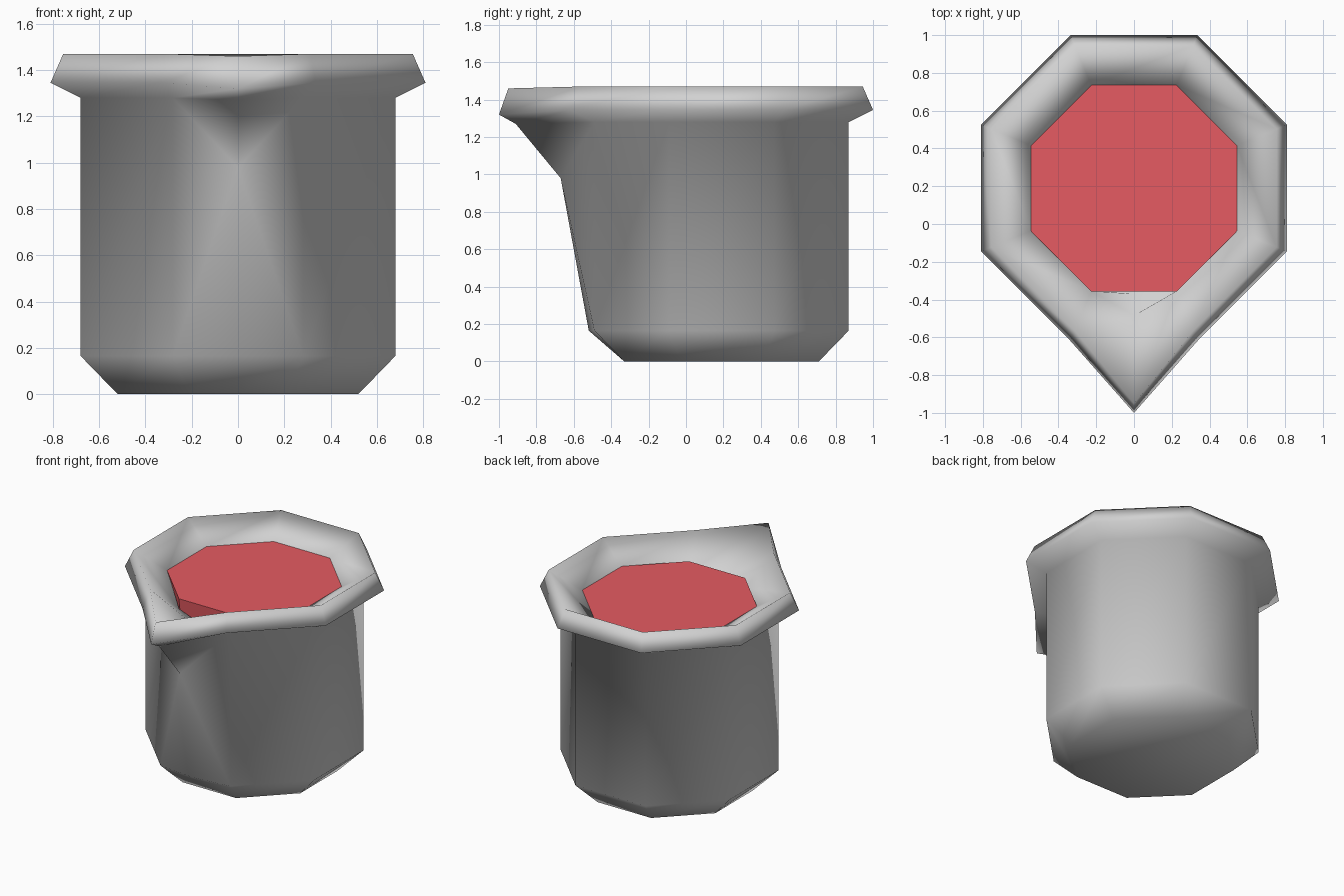
import bpy, bmesh
from math import tan, pi

cube = bpy.data.objects.get("Cube")
if cube:
    bpy.data.objects.remove(cube, do_unlink=True)

CENTRE_Y = 0.19


def material(name, rgb):
    m = bpy.data.materials.new(name)
    m.use_nodes = True
    m.diffuse_color = (*rgb, 1)
    m.node_tree.nodes["Principled BSDF"].inputs["Base Color"].default_value = (*rgb, 1)
    return m


def finish(bm, name, mat, smooth):
    bmesh.ops.recalc_face_normals(bm, faces=bm.faces)
    for f in bm.faces:
        f.smooth = smooth
    me = bpy.data.meshes.new(name)
    bm.to_mesh(me)
    bm.free()
    me.materials.append(mat)
    ob = bpy.data.objects.new(name, me)
    bpy.context.collection.objects.link(ob)
    return ob


def octagon(r):
    """Flat-sided octagon, starting and ending beside the front side."""
    h = r * tan(pi / 8)
    half = [(h, -r), (r, -h), (r, h), (h, r)]
    pts = half + [(-x, y) for x, y in reversed(half)]
    return [(x, y + CENTRE_Y) for x, y in pts]


def ring(bm, r, z, spout_y, spout_z, front_z=None):
    """Octagon plus one spout point; front_z moves the two front corners."""
    pts = octagon(r)
    vs = []
    for i, (x, y) in enumerate(pts):
        zz = front_z if front_z is not None and i in (0, 7) else z
        vs.append(bm.verts.new((x, y, zz)))
    vs.append(bm.verts.new((0, spout_y, spout_z)))
    return vs


# pot: bottom, body, flared rim and inner wall as one lofted skin
grey = material("clay grey", (0.64, 0.64, 0.64))
bm = bmesh.new()
rings = [
    ring(bm, 0.52, 0, -0.33, 0),
    ring(bm, 0.68, 0.165, -0.52, 0.165),
    ring(bm, 0.68, 1.28, -0.91, 1.27),
    ring(bm, 0.81, 1.345, -1.0, 1.32),
    ring(bm, 0.755, 1.47, -0.95, 1.46),
    ring(bm, 0.545, 1.345, -0.485, 1.25, 1.27),
    ring(bm, 0.54, 1.2, -0.37, 1.2),
]
# ridge point where the spout leaves the body
ridge = bm.verts.new((0, -0.67, 0.98))
for k, (a, b) in enumerate(zip(rings, rings[1:])):
    for i in range(9):
        j = (i + 1) % 9
        if k == 1 and i in (7, 8):
            side = 7 if i == 7 else 0
            bm.faces.new((a[side], a[8], ridge))
            bm.faces.new((a[side], ridge, b[side]))
            bm.faces.new((ridge, b[8], b[side]))
        else:
            bm.faces.new((a[i], a[j], b[j], b[i]))
bm.faces.new(rings[0])
bm.faces.new(rings[-1])
finish(bm, "pot", grey, True)

# filling: solid octagonal slab
red = material("red filling", (0.79, 0.105, 0.122))
bm = bmesh.new()
top = [bm.verts.new((x, y, 1.345)) for x, y in octagon(0.547)]
low = [bm.verts.new((x, y, 1.21)) for x, y in octagon(0.535)]
for i in range(8):
    j = (i + 1) % 8
    bm.faces.new((low[i], low[j], top[j], top[i]))
bm.faces.new(top)
bm.faces.new(low)
finish(bm, "filling", red, False)
